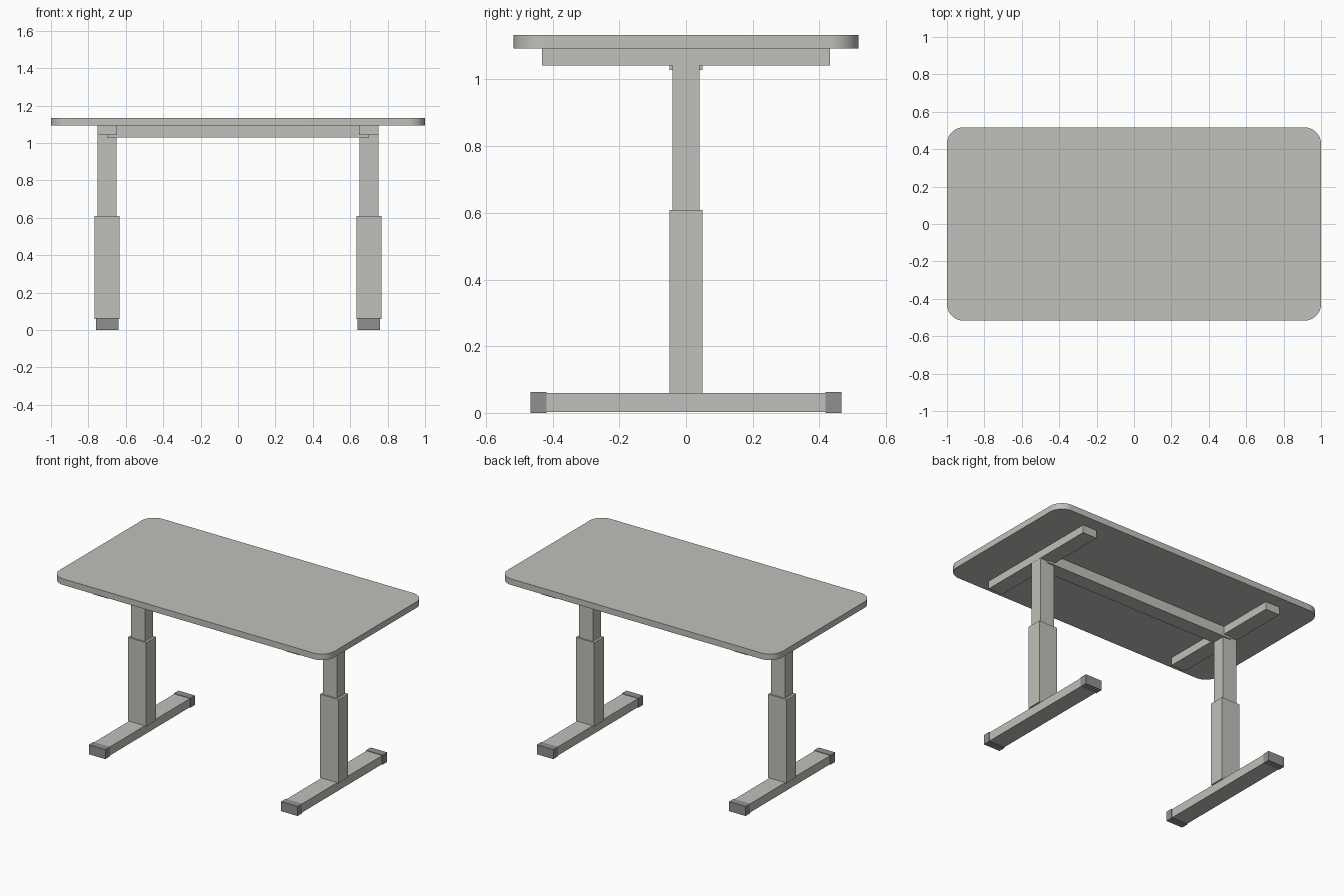
import bpy
import bmesh
import math

cube = bpy.data.objects.get("Cube")
if cube:
    bpy.data.objects.remove(cube, do_unlink=True)


def make_material(name, rgb):
    mat = bpy.data.materials.new(name)
    mat.use_nodes = True
    colour = (*rgb, 1.0)
    mat.diffuse_color = colour
    mat.node_tree.nodes["Principled BSDF"].inputs["Base Color"].default_value = colour
    return mat


light_grey = make_material("light_grey", (0.53, 0.53, 0.495))
dark_grey = make_material("dark_grey", (0.28, 0.28, 0.28))


def add_object(name, bm, mat):
    bmesh.ops.recalc_face_normals(bm, faces=bm.faces)
    mesh = bpy.data.meshes.new(name)
    bm.to_mesh(mesh)
    bm.free()
    mesh.materials.append(mat)
    obj = bpy.data.objects.new(name, mesh)
    bpy.context.collection.objects.link(obj)
    return obj


def box(name, x, y, z, mat):
    """Box spanning the (low, high) pairs x, y and z."""
    bm = bmesh.new()
    bmesh.ops.create_cube(bm, size=1.0)
    for v in bm.verts:
        for i, (low, high) in enumerate((x, y, z)):
            v.co[i] = high if v.co[i] > 0 else low
    return add_object(name, bm, mat)


def rounded_slab(name, half_x, half_y, z, radius, mat, steps=12):
    """Flat slab with rounded vertical corners."""
    bm = bmesh.new()
    outline = []
    for quarter, (sx, sy) in enumerate(((1, 1), (-1, 1), (-1, -1), (1, -1))):
        for i in range(steps + 1):
            a = math.pi / 2 * (quarter + i / steps)
            outline.append(bm.verts.new((sx * (half_x - radius) + radius * math.cos(a),
                                         sy * (half_y - radius) + radius * math.sin(a),
                                         z[0])))
    base = bm.faces.new(outline)
    top = bmesh.ops.extrude_face_region(bm, geom=[base], use_keep_orig=True)["geom"]
    for v in top:
        if isinstance(v, bmesh.types.BMVert):
            v.co.z = z[1]
    return add_object(name, bm, mat)


# Tabletop with rounded corners
tabletop = rounded_slab("tabletop", 1.0, 0.517, (1.093, 1.133), 0.09, light_grey)
bpy.ops.object.select_all(action="DESELECT")
tabletop.select_set(True)
bpy.context.view_layer.objects.active = tabletop
bpy.ops.object.shade_smooth_by_angle(angle=math.radians(30))

# Crossbeam between the two columns
box("crossbeam", (-0.7, 0.7), (-0.0495, 0.0495), (1.028, 1.093), light_grey)

# Two telescopic legs with T-shaped feet
for side, s in (("left", 1), ("right", -1)):
    cx = 0.7 * s

    def leg_part(name, half_x, y, z, mat):
        box(f"{side}_{name}", (cx - half_x, cx + half_x), y, z, mat)

    leg_part("top_bracket", 0.052, (-0.432, 0.432), (1.042, 1.093), light_grey)
    leg_part("upper_column", 0.051, (-0.041, 0.041), (0.55, 1.043), light_grey)
    leg_part("lower_column", 0.067, (-0.05, 0.05), (0.058, 0.609), light_grey)
    leg_part("foot_bar", 0.057, (-0.44, 0.44), (0.003, 0.06), light_grey)
    leg_part("front_foot_cap", 0.06, (-0.466, -0.418), (0.0, 0.063), dark_grey)
    leg_part("back_foot_cap", 0.06, (0.418, 0.466), (0.0, 0.063), dark_grey)
